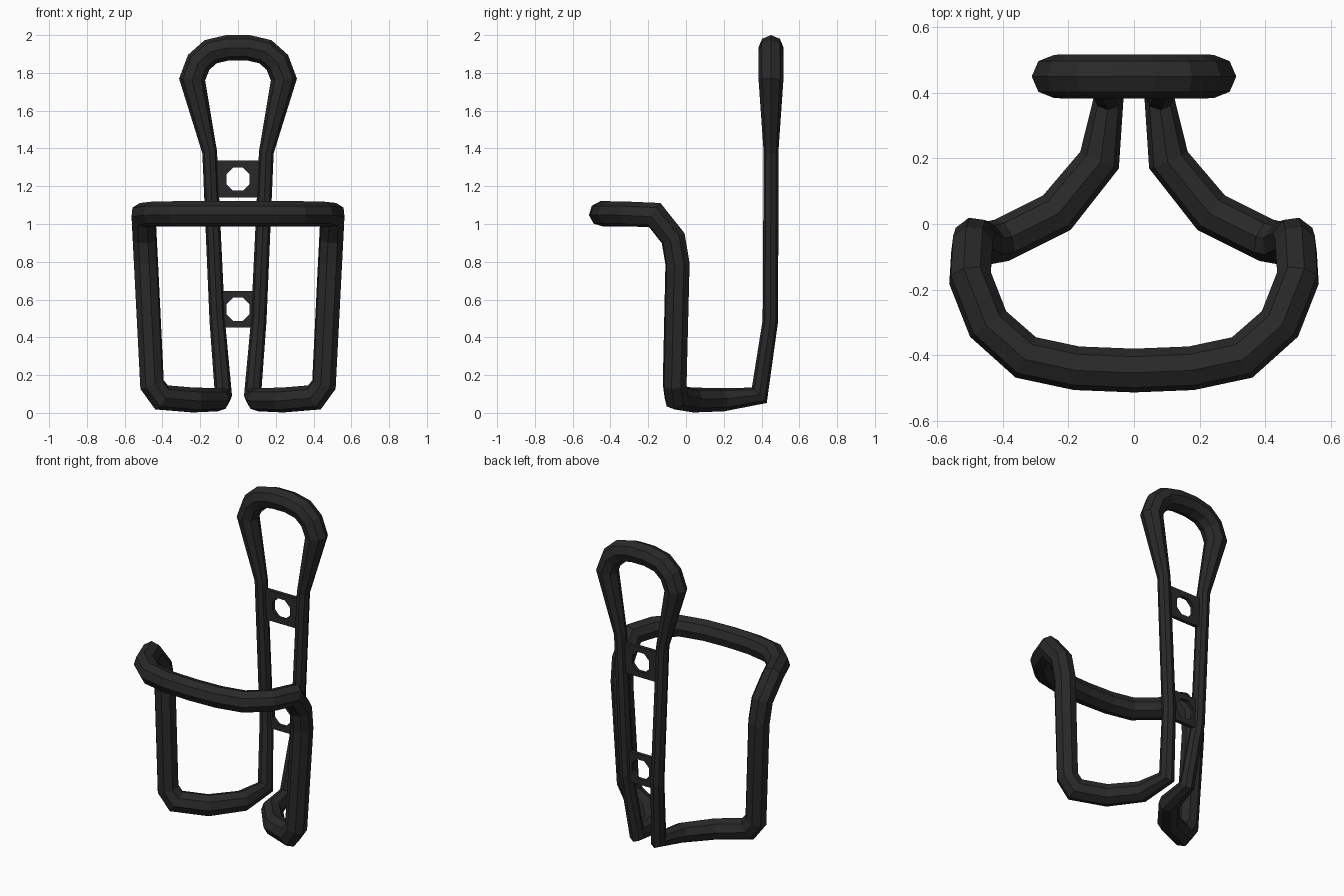
import bpy, bmesh
from math import cos, sin, pi
from mathutils import Vector

if "Cube" in bpy.data.objects:
    bpy.data.objects.remove(bpy.data.objects["Cube"])

black = bpy.data.materials.new("black_plastic")
black.diffuse_color = (0.022, 0.022, 0.022, 1)
black.use_nodes = True
black.node_tree.nodes["Principled BSDF"].inputs["Base Color"].default_value = black.diffuse_color


def finish(name, bm):
    bmesh.ops.recalc_face_normals(bm, faces=bm.faces)
    mesh = bpy.data.meshes.new(name)
    bm.to_mesh(mesh)
    bm.free()
    mesh.materials.append(black)
    obj = bpy.data.objects.new(name, mesh)
    bpy.context.collection.objects.link(obj)
    return obj


def half_tube(name, path, sides=8):
    """Mitred tube along (x, y, z, radius); both ends lie on the mirror plane."""
    bm = bmesh.new()
    pts = [Vector(p[:3]) for p in path]
    dirs = [(b - a).normalized() for a, b in zip(pts, pts[1:])]
    u = Vector((0, 1, 0))
    rings = []
    for i, (c, p) in enumerate(zip(pts, path)):
        t_in = dirs[max(i - 1, 0)]
        t_out = dirs[min(i, len(dirs) - 1)]
        n = (t_in + t_out).normalized()
        if i in (0, len(pts) - 1):
            n = Vector((1, 0, 0))
        u = (u - t_in * u.dot(t_in)).normalized()
        v = t_in.cross(u)
        ring = []
        for k in range(sides):
            a = 2 * pi * k / sides
            off = (u * cos(a) + v * sin(a)) * p[3]
            off -= t_in * (off.dot(n) / t_in.dot(n))
            ring.append(bm.verts.new(c + off))
        rings.append(ring)
        u = t_in.rotation_difference(t_out) @ u
    for a, b in zip(rings, rings[1:]):
        for k in range(sides):
            j = (k + 1) % sides
            bm.faces.new((a[k], a[j], b[j], b[k]))
    obj = finish(name, bm)
    mirror = obj.modifiers.new("mirror", 'MIRROR')
    mirror.use_axis = (True, False, False)
    mirror.merge_threshold = 0.001
    return obj


def mount_plate(name, z, w=0.11, h=0.097, y=0.45, t=0.012, hole=0.067):
    """Rectangular plate with an octagonal bolt hole."""
    bm = bmesh.new()
    loops = []
    for yy in (y - t, y + t):
        outer, inner = [], []
        for k in range(8):
            a = pi / 8 + k * pi / 4
            s = max(abs(cos(a)), abs(sin(a)))
            # outer points pair up with hole corners
            ox, oz = cos(a) / s, sin(a) / s
            if abs(ox) > abs(oz):
                oz = 1 if oz > 0 else -1
            else:
                ox *= 0.9
            outer.append(bm.verts.new((ox * w, yy, z + oz * h)))
            inner.append(bm.verts.new((cos(a) * hole, yy, z + sin(a) * hole)))
        loops.append((outer, inner))
    (o0, i0), (o1, i1) = loops
    for k in range(8):
        j = (k + 1) % 8
        for a, b in ((o0, i0), (i0, i1), (i1, o1), (o1, o0)):
            bm.faces.new((a[k], a[j], b[j], b[k]))
    return finish(name, bm)


# Continuous frame: top loop, back rail, foot, post, front hoop
half_tube("cage_frame", [
    (0, 0.45, 1.933, 0.067), (0.055, 0.45, 1.933, 0.067),
    (0.145, 0.45, 1.912, 0.067), (0.208, 0.45, 1.856, 0.067),
    (0.243, 0.45, 1.765, 0.066), (0.15, 0.45, 1.38, 0.039),
    (0.11, 0.447, 0.49, 0.041), (0.077, 0.388, 0.093, 0.045),
    (0.105, 0.195, 0.070, 0.062), (0.235, 0.035, 0.068, 0.066),
    (0.405, -0.05, 0.082, 0.066), (0.455, -0.06, 0.15, 0.065),
    (0.487, -0.045, 0.79, 0.066), (0.494, -0.068, 0.925, 0.066),
    (0.5, -0.165, 1.047, 0.066), (0.445, -0.305, 1.053, 0.066),
    (0.33, -0.407, 1.054, 0.067), (0.175, -0.44, 1.054, 0.067),
    (0, -0.447, 1.054, 0.067)])

# Bolt plates between the back rails
mount_plate("upper_mount_plate", 1.238)
mount_plate("lower_mount_plate", 0.548)
